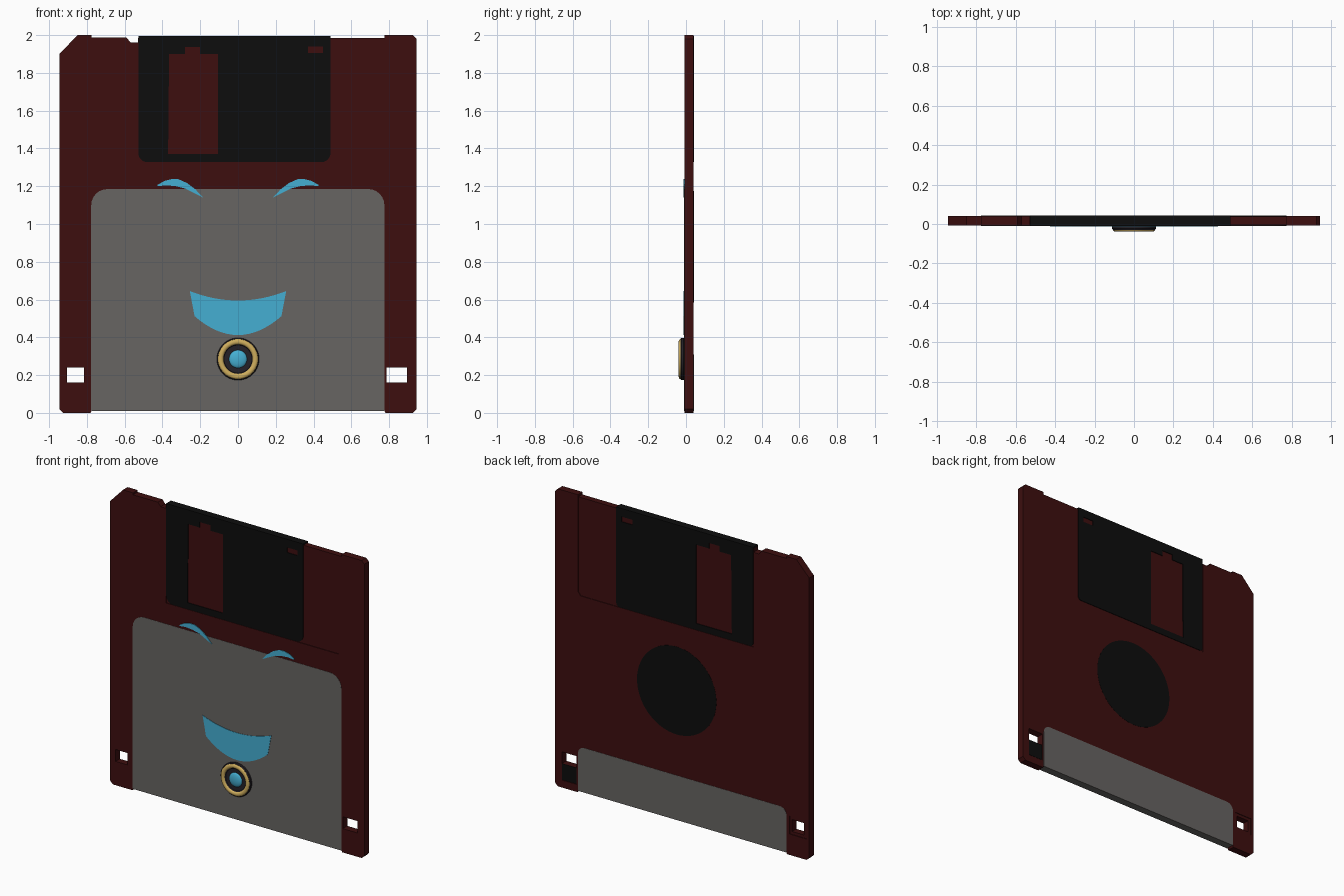
import bpy, bmesh, math
from mathutils import Matrix

if "Cube" in bpy.data.objects:
    bpy.data.objects.remove(bpy.data.objects["Cube"])


def material(name, rgb):
    m = bpy.data.materials.new(name)
    m.diffuse_color = (*rgb, 1)
    m.use_nodes = True
    m.node_tree.nodes["Principled BSDF"].inputs["Base Color"].default_value = m.diffuse_color
    return m


RED = material("dark_red_plastic", (0.047, 0.0045, 0.0048))
BLACK = material("black_metal", (0.004, 0.004, 0.004))
GREY = material("grey_label", (0.135, 0.128, 0.122))
BLUE = material("sky_blue", (0.06, 0.43, 0.65))
GOLD = material("gold", (0.62, 0.42, 0.11))
DARK = material("badge_charcoal", (0.018, 0.015, 0.02))


def plate(name, loops, y0, y1, mat):
    """Extrude x/z outlines (inner loops are holes) from y0 to y1."""
    cu = bpy.data.curves.new(name, 'CURVE')
    cu.dimensions = '2D'
    cu.fill_mode = 'BOTH'
    cu.extrude = (y1 - y0) / 2
    for pts in loops:
        s = cu.splines.new('POLY')
        s.points.add(len(pts) - 1)
        for p, (x, z) in zip(s.points, pts):
            p.co = (x, z, 0, 1)
        s.use_cyclic_u = True
    tmp = bpy.data.objects.new(name + "_outline", cu)
    bpy.context.collection.objects.link(tmp)
    dg = bpy.context.evaluated_depsgraph_get()
    me = bpy.data.meshes.new_from_object(tmp.evaluated_get(dg))
    bpy.data.objects.remove(tmp)
    me.transform(Matrix.Translation((0, (y0 + y1) / 2, 0)) @ Matrix.Rotation(math.pi / 2, 4, 'X'))
    bm = bmesh.new()
    bm.from_mesh(me)
    bmesh.ops.remove_doubles(bm, verts=bm.verts, dist=1e-5)
    bmesh.ops.recalc_face_normals(bm, faces=bm.faces)
    for f in bm.faces:
        f.smooth = False
    bm.to_mesh(me)
    bm.free()
    me.materials.clear()
    me.materials.append(mat)
    ob = bpy.data.objects.new(name, me)
    bpy.context.collection.objects.link(ob)
    return ob


def rect(x0, x1, z0, z1):
    return [(x0, z0), (x1, z0), (x1, z1), (x0, z1)]


def arc(cx, cz, r, a0, a1, n=6):
    return [(cx + r * math.cos(math.radians(a0 + (a1 - a0) * i / n)),
             cz + r * math.sin(math.radians(a0 + (a1 - a0) * i / n))) for i in range(n + 1)]


def lathe(name, profile, mat, z=0.285, segs=40):
    """Spin (radius, y) points about the y axis."""
    bm = bmesh.new()
    vs = [bm.verts.new((r, y, 0)) for r, y in profile]
    es = [bm.edges.new(p) for p in zip(vs, vs[1:])]
    bmesh.ops.spin(bm, geom=vs + es, cent=(0, 0, 0), axis=(0, 1, 0),
                   angle=2 * math.pi, steps=segs)
    bmesh.ops.remove_doubles(bm, verts=bm.verts, dist=1e-5)
    bmesh.ops.recalc_face_normals(bm, faces=bm.faces)
    for f in bm.faces:
        f.smooth = True
    me = bpy.data.meshes.new(name)
    bm.to_mesh(me)
    bm.free()
    me.materials.append(mat)
    ob = bpy.data.objects.new(name, me)
    ob.location.z = z
    bpy.context.collection.objects.link(ob)
    bpy.ops.object.select_all(action='DESELECT')
    ob.select_set(True)
    bpy.context.view_layer.objects.active = ob
    bpy.ops.object.shade_smooth_by_angle(angle=math.radians(35))
    return ob


F, B, SKIN = -0.008, 0.041, 0.004      # front, back, recess depth

# casing outline: both sides and the bottom are shared, the top edge differs
bottom = [(-0.945, 0.02), (-0.925, 0), (-0.78, 0), (-0.775, 0.013), (0.775, 0.013),
          (0.78, 0), (0.925, 0), (0.945, 0.02)]
right_top = [(0.945, 1.98), (0.925, 2), (0.775, 2)]
left_top = [(-0.57, 1.962), (-0.59, 1.987), (-0.775, 1.987), (-0.775, 2), (-0.85, 2), (-0.945, 1.9)]
core = bottom + right_top + [(0.775, 1.985), (-0.53, 1.985), (-0.53, 1.962)] + left_top
slot = [(0.775, 1.35), (0.755, 1.325), (-0.53, 1.325), (-0.53, 1.962)]
skin = bottom + right_top + slot + left_top
hole_l, hole_r = rect(-0.905, -0.815, 0.16, 0.24), rect(0.785, 0.895, 0.16, 0.24)

plate("casing_core", [core, hole_l, hole_r], F + SKIN, B - SKIN, RED)
plate("casing_front", [skin, hole_l, hole_r], F, F + SKIN, RED)
plate("casing_back", [skin, rect(-0.925, -0.80, 0.14, 0.26), rect(0.785, 0.895, 0.05, 0.24)],
      B - SKIN, B, RED)
plate("write_tab", [rect(0.787, 0.893, 0.052, 0.16)], B - SKIN, B - 0.001, BLACK)

# sliding shutter: front and back leaves joined by a top strip
window = [(-0.37, 1.37), (-0.105, 1.37), (-0.105, 1.90), (-0.20, 1.90), (-0.20, 1.937),
          (-0.28, 1.937), (-0.28, 1.90), (-0.365, 1.90)]
small_window = rect(0.37, 0.45, 1.905, 1.94)


def leaf(r):
    return [(-0.528, 1.995)] + arc(-0.528 + r, 1.327 + r, r, 180, 270) + \
        arc(0.49 - r, 1.327 + r, r, 270, 360) + [(0.49, 1.995)]


plate("shutter_front", [leaf(0.05), window, small_window], F - 0.001, F + SKIN, BLACK)
plate("shutter_back", [leaf(0.025), window, small_window], B - SKIN, B + 0.001, BLACK)
plate("shutter_top", [rect(-0.528, 0.49, 1.985, 1.995)], F + SKIN, B - SKIN, BLACK)

# spindle hub on the back
plate("hub_disc", [arc(0.04, 0.88, 0.295, 0, 354, 59)], B - 0.001, B + 0.001, BLACK)


# label wrapped around the bottom edge
def label(top, r):
    return [(-0.777, 0.012), (0.775, 0.012)] + arc(0.775 - r, top - r, r, 0, 90) + \
        arc(-0.777 + r, top - r, r, 90, 180)


plate("label_front", [label(1.185, 0.085)], F - 0.0015, F, GREY)
plate("label_back", [label(0.31, 0.05)], B, B + 0.0015, GREY)
plate("label_bottom", [rect(-0.772, 0.772, 0.0105, 0.0128)], F - 0.0015, B + 0.0015, GREY)

# painted eyebrows, mirrored
brow = [(0.185, 1.14), (0.225, 1.183), (0.27, 1.217), (0.315, 1.237), (0.35, 1.238),
        (0.39, 1.228), (0.425, 1.208), (0.425, 1.20), (0.38, 1.205), (0.33, 1.20),
        (0.28, 1.188), (0.23, 1.163)]
for side, s in (("right", 1), ("left", -1)):
    plate("eyebrow_" + side, [[(s * x, z) for x, z in brow]], F - 0.004, F, BLUE)

# painted smile
N = 16
upper = [(0.255 - 0.51 * i / N, 0.595 + 0.05 * (1 - 2 * i / N) ** 2) for i in range(N + 1)]
lower = [(-0.23 + 0.46 * i / N, 0.412 + 0.1 * (1 - 2 * i / N) ** 2) for i in range(N + 1)]
plate("smile", [upper + lower], F - 0.004, F, BLUE)

# round badge: black base, gold ring, charcoal dish, blue gem
lathe("badge_base", [(0, F), (0.107, F), (0.112, -0.012), (0.112, -0.024), (0.107, -0.030),
                     (0.078, -0.030), (0.074, -0.024), (0, -0.024)], DARK)
ring = [(0.092 + 0.014 * math.cos(a), -0.030 + 0.009 * math.sin(a))
        for a in (2 * math.pi * i / 12 for i in range(13))]
lathe("badge_ring", ring, GOLD)
gem = [(0.048 * math.cos(a), -0.022 - 0.016 * math.sin(a))
       for a in (math.pi / 2 * i / 8 for i in range(9))]
lathe("badge_gem", gem, BLUE)
